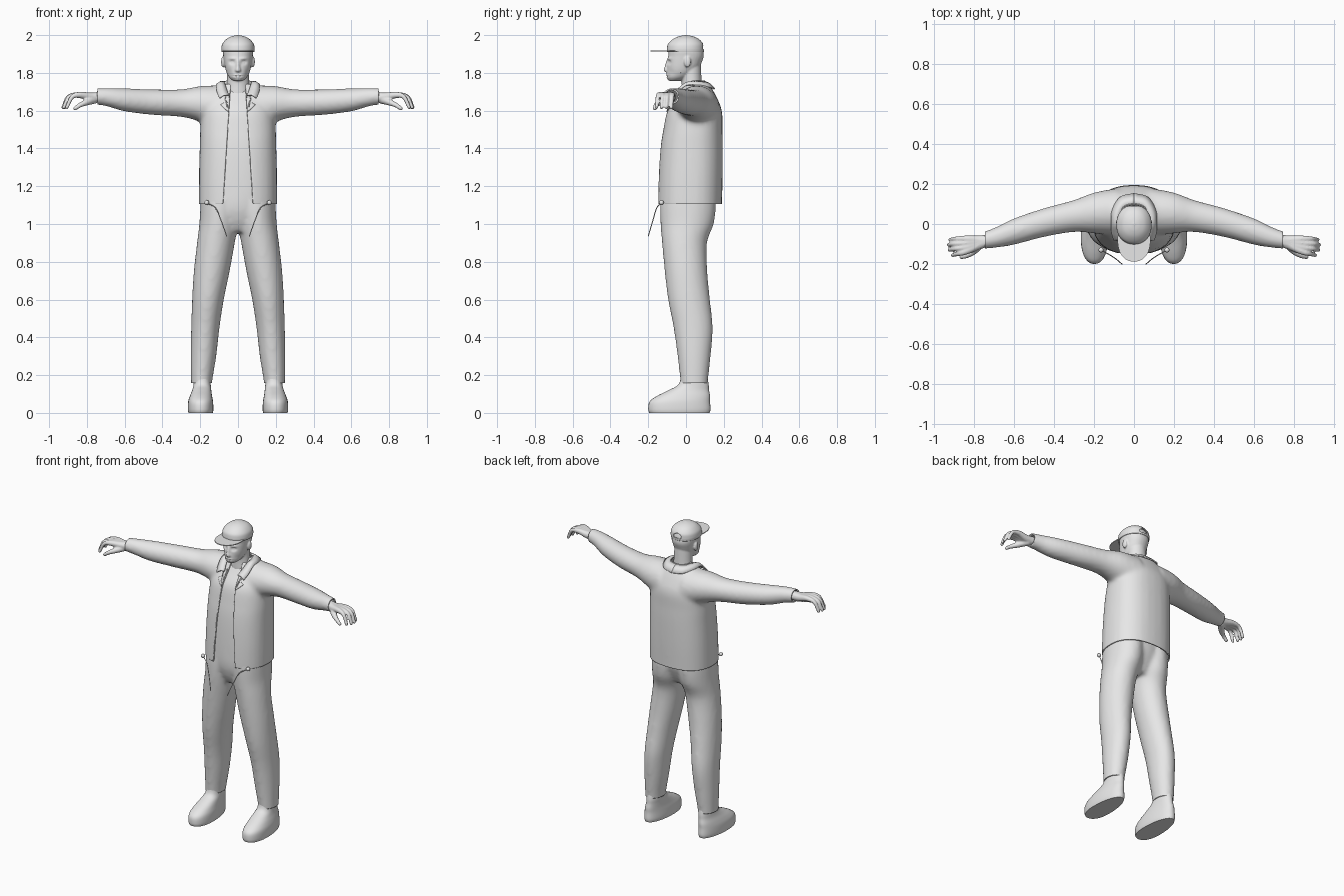
import bpy, bmesh
from math import sin, cos, pi, exp, copysign, radians
from mathutils import Vector, Matrix
from mathutils.bvhtree import BVHTree

cube = bpy.data.objects.get("Cube")
if cube:
    bpy.data.objects.remove(cube, do_unlink=True)

GREY = (0.8, 0.8, 0.8, 1)
mat = bpy.data.materials.new("plain_grey")
mat.use_nodes = True
mat.diffuse_color = GREY
mat.node_tree.nodes["Principled BSDF"].inputs["Base Color"].default_value = GREY


def spline(pts, steps):
    """Catmull-Rom interpolation of tuples of any length."""
    p = [Vector(q) for q in pts]
    p = [2 * p[0] - p[1]] + p + [2 * p[-1] - p[-2]]
    out = []
    for i in range(1, len(p) - 2):
        a, b, c, d = p[i - 1:i + 3]
        for k in range(steps):
            t = k / steps
            out.append(0.5 * (2 * b + (c - a) * t + (2 * a - 5 * b + 4 * c - d) * t * t
                              + (3 * b - a - 3 * c + d) * t ** 3))
    return out + [p[-2]]


def loft(bm, rings, along="z", s=1, power=2, n=32, steps=4, taper=0, caps=True):
    """Rings are (position, centre a, centre b, radius a, radius b)."""
    def bulge(w):
        return copysign(abs(w) ** (2 / power), w)
    rows = []
    for h, a, b, ra, rb in spline(rings, steps):
        row = []
        for k in range(n):
            t = 2 * pi * k / n
            u = a + ra * bulge(cos(t)) * (1 - taper * sin(t))
            v = b + rb * bulge(sin(t))
            row.append(bm.verts.new((s * u, v, h) if along == "z" else (s * h, u, v)))
        rows.append(row)
    for lo, hi in zip(rows, rows[1:]):
        for k in range(n):
            bm.faces.new((lo[k], lo[(k + 1) % n], hi[(k + 1) % n], hi[k]))
    if caps:
        bm.faces.new(rows[0])
        bm.faces.new(rows[-1])


def blob(bm, co, r, scale=(1, 1, 1)):
    m = Matrix.Translation(co) @ Matrix.Diagonal((*scale, 1))
    bmesh.ops.create_icosphere(bm, subdivisions=2, radius=r, matrix=m)


def beads(bm, pts, s):
    for x, y, z, r in spline(pts, 10):
        blob(bm, (s * x, y, z), r)


def build(name, bm, thick=0, angle=40):
    bmesh.ops.recalc_face_normals(bm, faces=bm.faces[:])
    me = bpy.data.meshes.new(name)
    bm.to_mesh(me)
    bm.free()
    ob = bpy.data.objects.new(name, me)
    bpy.context.collection.objects.link(ob)
    me.materials.append(mat)
    me.shade_smooth()
    me.set_sharp_from_angle(angle=radians(angle))
    if thick:
        mod = ob.modifiers.new("thickness", "SOLIDIFY")
        mod.thickness = thick
    return ob


def fuse(bm, voxel, smooth):
    """Merge overlapping solids into one smooth skin."""
    ob = build("fuse_helper", bm)
    mod = ob.modifiers.new("merge", "REMESH")
    mod.mode, mod.voxel_size = "VOXEL", voxel
    mod = ob.modifiers.new("relax", "SMOOTH")
    mod.iterations = smooth
    dg = bpy.context.evaluated_depsgraph_get()
    me = bpy.data.meshes.new_from_object(ob.evaluated_get(dg))
    bpy.data.objects.remove(ob, do_unlink=True)
    out = bmesh.new()
    out.from_mesh(me)
    return out


def slice_at(bm, co, no, remove=True):
    bmesh.ops.bisect_plane(bm, geom=bm.verts[:] + bm.edges[:] + bm.faces[:],
                           plane_co=co, plane_no=no, clear_outer=remove)


def drop(bm, rule):
    faces = [f for f in bm.faces if rule(f.calc_center_median())]
    bmesh.ops.delete(bm, geom=faces, context="FACES")


# Jacket: torso and sleeves fused, then opened at hem, cuffs, neck and front
torso = [(1.05, 0, .02, .206, .17), (1.1, 0, .018, .208, .172), (1.25, 0, .022, .207, .172),
         (1.4, 0, .028, .203, .167), (1.5, 0, .035, .2, .158), (1.6, 0, .045, .19, .145),
         (1.67, 0, .055, .165, .108), (1.72, 0, .058, .12, .078), (1.76, 0, .055, .075, .058)]
sleeve = [(.08, .06, 1.61, .12, .125), (.2, .055, 1.635, .102, .095), (.3, .04, 1.64, .08, .073),
          (.45, .007, 1.645, .072, .068), (.6, -.038, 1.657, .066, .061),
          (.7, -.07, 1.672, .05, .048), (.8, -.09, 1.677, .036, .038)]
bm = bmesh.new()
loft(bm, torso, power=2.4)
for s in (1, -1):
    loft(bm, sleeve, along="x", s=s)
bm = fuse(bm, 0.012, 8)
skin = BVHTree.FromBMesh(bm)
slice_at(bm, (0, 0, 1.105), (0, 0, -1))
slice_at(bm, (0, 0, 1.74), (0, 0, 1))
for s in (1, -1):
    slice_at(bm, (s * .745, 0, 0), (s, 0, 0))
    slice_at(bm, (s * .048, 0, 1.6), (s, 0, .065), remove=False)
drop(bm, lambda c: c.y < .02 and abs(c.x) < .048 + (1.6 - c.z) * .065)
build("jacket", bm, 0.008)

# Shirt under the jacket, with a notch at the hem
bm = bmesh.new()
loft(bm, [(z, x, y, a - .014, b - .014) for z, x, y, a, b in torso], power=2.4, n=64, caps=False)
slice_at(bm, (0, 0, 1.12), (0, 0, -1))
for s in (1, -1):
    slice_at(bm, (0, 0, 1.21), (s * 1.3, 0, 1), remove=False)
drop(bm, lambda c: c.y < 0 and c.z < 1.21 - 1.3 * abs(c.x))
build("shirt", bm)

# Collar band around the neck
outer = [(0, .155, 1.718), (.07, .135, 1.725), (.11, .07, 1.738), (.116, 0, 1.738),
         (.112, -.05, 1.7), (.1, -.085, 1.668)]
inner = [(0, .1, 1.757), (.05, .085, 1.757), (.072, .04, 1.757), (.07, 0, 1.747),
         (.06, -.04, 1.715), (.048, -.075, 1.685)]
for s, side in ((1, "left"), (-1, "right")):
    flip = Vector((s, 1, 1))
    bm = bmesh.new()
    rows = []
    for a, b in zip(spline(outer, 5), spline(inner, 5)):
        mid = (a + b) / 2 + Vector((0, 0, .008))
        rows.append([bm.verts.new(p * flip) for p in (a, mid, b)])
    for p, q in zip(rows, rows[1:]):
        for k in range(2):
            bm.faces.new((p[k], q[k], q[k + 1], p[k + 1]))
    build(side + "_collar", bm, 0.008)

    # Lapel laid on the jacket front
    bm = bmesh.new()
    shape = [(.046, 1.69), (.068, 1.672), (.062, 1.65), (.092, 1.632), (.07, 1.61), (.05, 1.595)]
    bm.faces.new([bm.verts.new((s * x, 0, z)) for x, z in shape])
    bmesh.ops.triangulate(bm, faces=bm.faces[:])
    bmesh.ops.subdivide_edges(bm, edges=bm.edges[:], cuts=4, use_grid_fill=True)
    for v in bm.verts:
        hit = skin.ray_cast(Vector((v.co.x, -1, v.co.z)), Vector((0, 1, 0)))[0]
        v.co.y = (hit.y if hit else 0) - .007
    build(side + "_lapel", bm, 0.006)

    # Drawstring and toggle at the hem
    cu = bpy.data.curves.new(side + "_drawstring", "CURVE")
    cu.dimensions, cu.bevel_depth = "3D", 0.0025
    path = spline([(.165, -.13, 1.11), (.12, -.155, 1.085), (.09, -.175, 1.02), (.06, -.2, .935)], 6)
    sp = cu.splines.new("POLY")
    sp.points.add(len(path) - 1)
    for pt, co in zip(sp.points, path):
        pt.co = (*(co * flip), 1)
    cu.materials.append(mat)
    bpy.context.collection.objects.link(bpy.data.objects.new(side + "_drawstring", cu))
    bm = bmesh.new()
    blob(bm, (s * .165, -.13, 1.113), .013)
    build(side + "_toggle", bm)

    # Shoe
    bm = bmesh.new()
    loft(bm, [(0, .198, -.035, .064, .16), (.02, .198, -.035, .067, .165), (.06, .198, -.033, .065, .16),
              (.09, .196, -.013, .058, .14), (.12, .192, .015, .05, .107), (.15, .19, .04, .045, .08),
              (.2, .19, .043, .042, .068)], s=s, power=2.2, taper=.15)
    build(side + "_shoe", bm, angle=50)

    # Hand: four curled fingers and a thumb
    bm = bmesh.new()
    for k in range(4):
        reach = (.0, .008, .004, -.012)[k]
        beads(bm, [(.72, -.082, 1.672, .03), (.775, -.08 - .008 * k, 1.672, .024),
                   (.84, -.074 - .021 * k, 1.683, .017), (.89 + reach, -.074 - .025 * k, 1.672, .012),
                   (.918 + reach, -.078 - .026 * k, 1.618, .01)], s)
    beads(bm, [(.76, -.09, 1.66, .024), (.8, -.135, 1.645, .018), (.835, -.158, 1.63, .013),
               (.862, -.165, 1.612, .011)], s)
    build(side + "_hand", fuse(bm, 0.005, 3), angle=80)

# Trousers: legs and hips fused, open at the hems
bm = bmesh.new()
for s in (1, -1):
    loft(bm, [(.08, .193, .043, .055, .07), (.16, .193, .043, .056, .073), (.3, .183, .043, .068, .088),
              (.45, .173, .038, .075, .104), (.6, .159, .016, .084, .111), (.75, .139, 0, .095, .113),
              (.9, .117, -.008, .1, .119), (1, .102, .006, .103, .141), (1.1, .096, .01, .103, .148),
              (1.22, .09, .01, .1, .14)], s=s)
loft(bm, [(.96, 0, 0, .1, .09), (1.02, 0, .0, .17, .12), (1.1, 0, .005, .196, .142),
          (1.24, 0, .008, .19, .142)])
bm = fuse(bm, 0.012, 8)
slice_at(bm, (0, 0, .158), (0, 0, -1))
build("trousers", bm, 0.006, 60)

# Head: skull, neck, nose and ears fused, then the face is shaped
bm = bmesh.new()
loft(bm, [(1.757, 0, -.062, .025, .026), (1.775, 0, -.045, .046, .055), (1.8, 0, -.03, .06, .072),
          (1.83, 0, -.015, .069, .086), (1.86, 0, -.007, .074, .092), (1.89, 0, 0, .078, .094),
          (1.92, 0, 0, .08, .09), (1.96, 0, 0, .066, .074), (1.985, 0, 0, .03, .035)], power=2.2)
loft(bm, [(1.64, 0, .035, .075, .06), (1.7, 0, .032, .066, .056), (1.75, 0, .03, .059, .053),
          (1.84, 0, .025, .056, .054)])
loft(bm, [(1.803, 0, -.1, .01, .006), (1.812, 0, -.103, .016, .015), (1.835, 0, -.1, .01, .013),
          (1.868, 0, -.093, .009, .01)], n=16)
for s in (1, -1):
    blob(bm, (s * .079, .008, 1.858), 1, (.011, .019, .031))
bm = fuse(bm, 0.005, 4)
face = [(.031, 1.856, .014, .01, .012), (.031, 1.855, .008, .005, -.006), (.03, 1.876, .02, .006, -.005),
        (.012, 1.789, .014, .004, -.005), (.012, 1.783, .02, .002, .003), (.012, 1.776, .013, .004, -.004),
        (.05, 1.8, .015, .02, .005), (0, 1.764, .02, .007, -.004)]
for v in bm.verts:
    if v.co.y < -.03:
        v.co.y += sum(d * exp(-((abs(v.co.x) - x) / w) ** 2 - ((v.co.z - z) / h) ** 2)
                      for x, z, w, h, d in face)
build("head", bm, angle=80)

# Cap with a rounded gap above the rear strap, and a flat brim
bm = bmesh.new()
loft(bm, [(1.91, 0, -.003, .087, .098), (1.93, 0, -.003, .088, .098), (1.955, 0, -.002, .082, .092),
          (1.98, 0, 0, .06, .067), (1.994, 0, 0, .032, .036), (2, 0, 0, .003, .003)],
     power=2.15, n=64, steps=7)
drop(bm, lambda c: c.z < 1.9101 or (c.y > 0 and c.z > 1.923 and c.x ** 2 + (c.z - 1.923) ** 2 < .001))
build("cap", bm, 0.004)
bm = bmesh.new()
loft(bm, [(1.913, 0, -.08, .082, .108), (1.918, 0, -.08, .082, .108)], power=2.2, n=48, steps=1)
build("cap_brim", bm)
